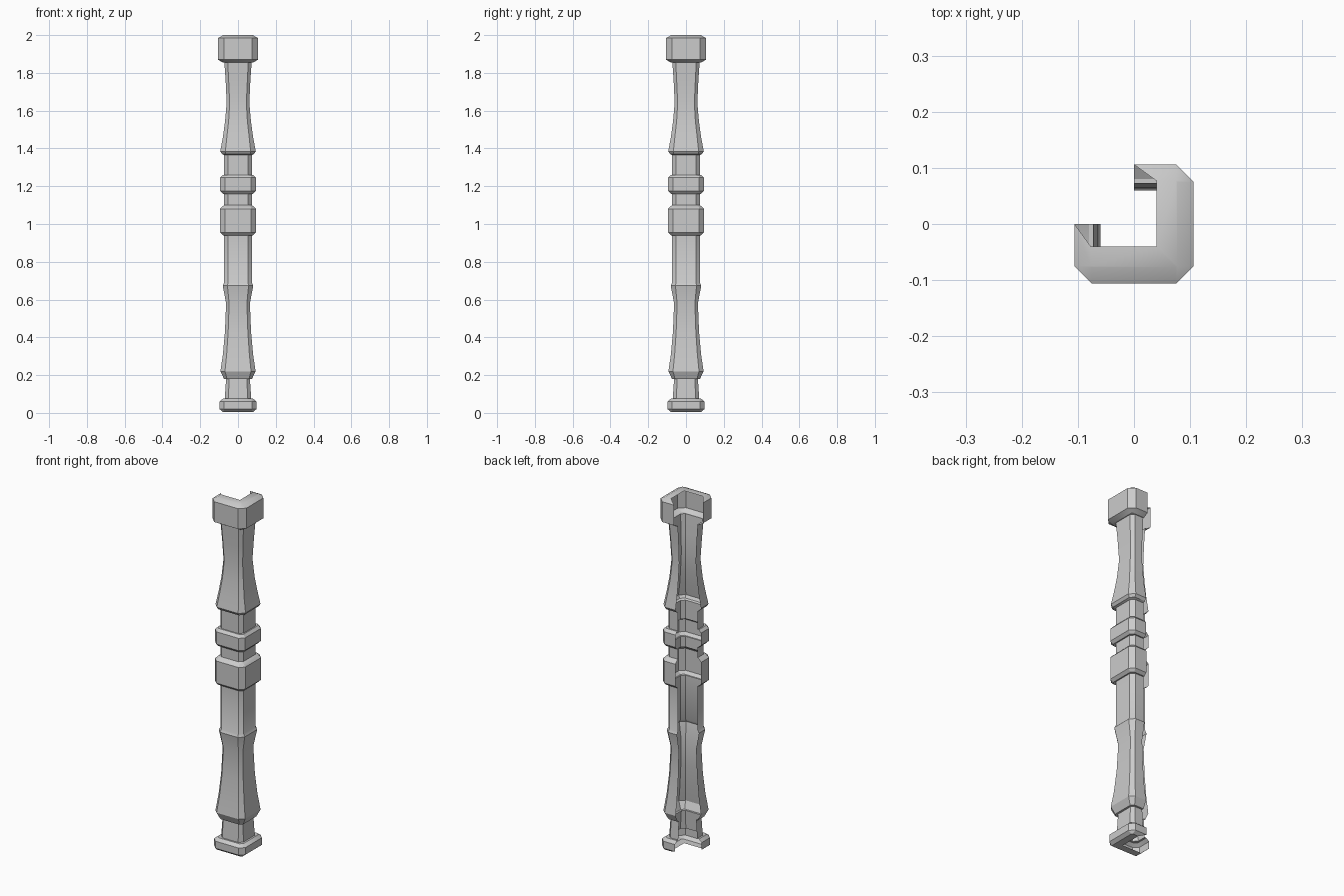
import bpy, bmesh

# Post profile: height, half width, half width of the flat face
profile = [
    (0.005, 0.080, 0.075), (0.02, 0.098, 0.073), (0.06, 0.098, 0.073), (0.075, 0.080, 0.065),
    (0.075, 0.070, 0.050), (0.18, 0.063, 0.048),
    (0.18, 0.074, 0.058), (0.22, 0.093, 0.069), (0.31, 0.080, 0.060), (0.43, 0.069, 0.052),
    (0.58, 0.063, 0.047), (0.675, 0.081, 0.056), (0.69, 0.073, 0.053),
    (0.94, 0.073, 0.053),
    (0.94, 0.080, 0.066), (0.955, 0.095, 0.070), (1.08, 0.095, 0.070), (1.095, 0.080, 0.066),
    (1.10, 0.073, 0.053), (1.16, 0.073, 0.053),
    (1.16, 0.080, 0.066), (1.175, 0.094, 0.070), (1.245, 0.094, 0.070), (1.26, 0.080, 0.066),
    (1.26, 0.073, 0.053), (1.365, 0.073, 0.053),
    (1.37, 0.084, 0.064), (1.385, 0.094, 0.067), (1.46, 0.080, 0.059), (1.54, 0.069, 0.050),
    (1.64, 0.060, 0.044), (1.75, 0.065, 0.049), (1.855, 0.072, 0.054),
    (1.855, 0.080, 0.072), (1.87, 0.106, 0.075), (1.985, 0.106, 0.075), (2.0, 0.077, 0.075),
]
INNER = 0.04  # inner edge of the rims at both ends


def ring(bm, z, w, f, end=0.0):
    # Chamfered square with the back left quarter left open
    pts = [(end, w), (f, w), (w, f), (w, -f), (f, -w), (-f, -w), (-w, -f), (-w, -end)]
    return [bm.verts.new((x, y, z)) for x, y in pts]


bm = bmesh.new()
last = len(profile) - 1
rings = [ring(bm, z, w, f, INNER if i in (0, last) else 0.0)
         for i, (z, w, f) in enumerate(profile)]

# Wall of the post
for a, b in zip(rings, rings[1:]):
    for i in range(7):
        bm.faces.new((a[i + 1], a[i], b[i], b[i + 1]))

# Flat L-shaped rims at the foot and the head
for r, up in ((rings[0], False), (rings[-1], True)):
    z, w = r[0].co.z, r[0].co.y
    corner = bm.verts.new((INNER, -INNER, z))
    right = (r[0], corner, r[4], r[3], r[2], r[1])
    front = (r[7], r[6], r[5], r[4], corner)
    for loop in (right, front):
        face = bm.faces.new(loop)
        face.normal_update()
        if (face.normal.z > 0) != up:
            face.normal_flip()

mesh = bpy.data.meshes.new("corner_post")
bm.to_mesh(mesh)
bm.free()
post = bpy.data.objects.new("corner_post", mesh)
bpy.context.collection.objects.link(post)
bpy.context.view_layer.objects.active = post
post.select_set(True)
post.location.z = -0.0025
bpy.ops.object.shade_smooth_by_angle(angle=0.5)
post.location.z = 0
